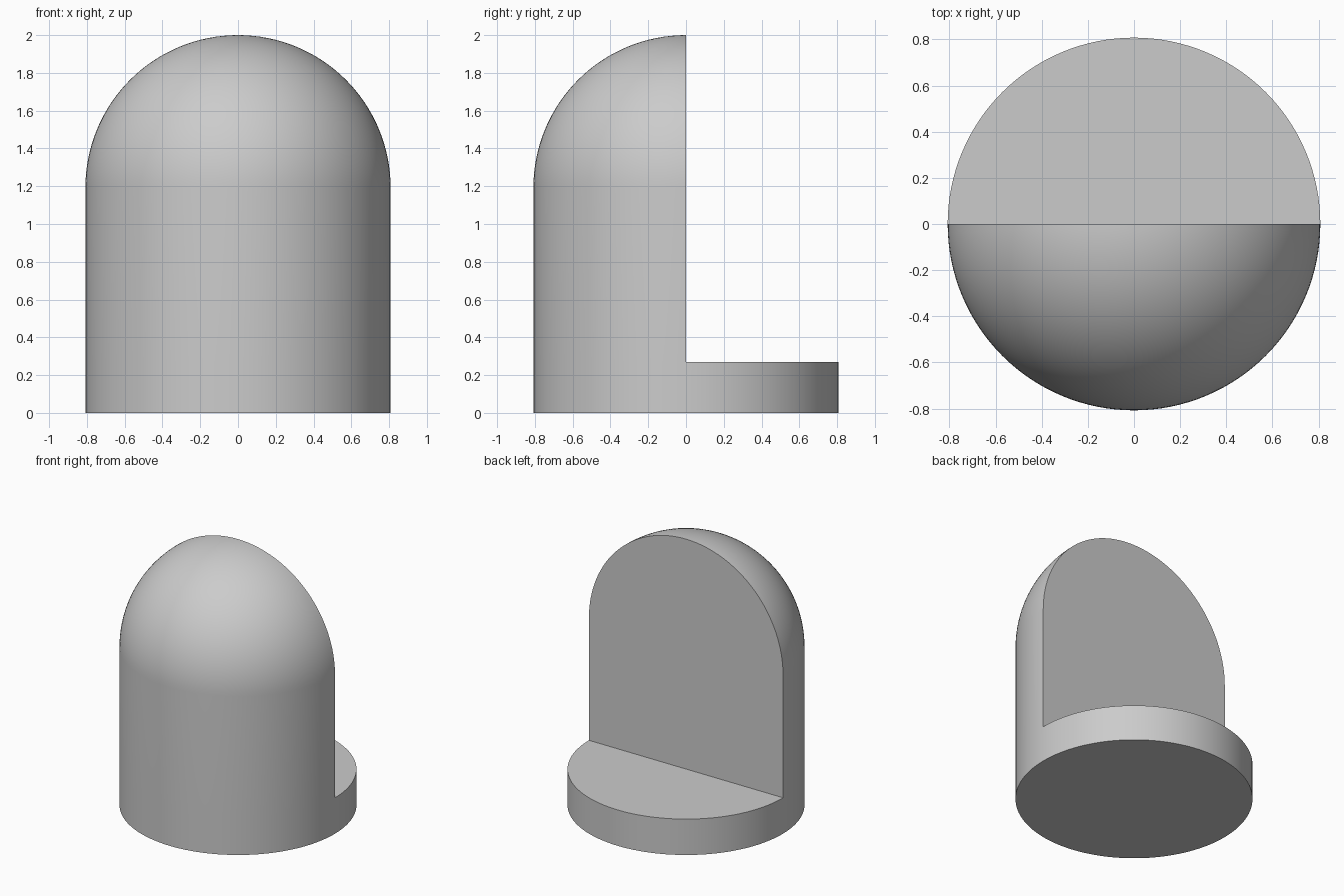
import bpy, bmesh
from math import pi, sin, cos, radians
from mathutils import Vector

if "Cube" in bpy.data.objects:
    bpy.data.objects.remove(bpy.data.objects["Cube"])

RADIUS, HEIGHT, BASE = 0.808, 2.0, 0.27
SHOULDER = HEIGHT - RADIUS
SEGMENTS, RINGS = 64, 32

grey = bpy.data.materials.new("plain grey")
grey.use_nodes = True
colour = (0.6, 0.6, 0.6, 1)
grey.diffuse_color = colour
grey.node_tree.nodes["Principled BSDF"].inputs["Base Color"].default_value = colour


def half_turn(bm, profile, angle):
    """Sweep an (x, z) profile half way round the z axis."""
    verts = [bm.verts.new((x, 0, z)) for x, z in profile]
    edges = [bm.edges.new(pair) for pair in zip(verts, verts[1:])]
    bmesh.ops.spin(bm, geom=verts + edges, axis=(0, 0, 1), cent=(0, 0, 0),
                   angle=angle, steps=SEGMENTS)


bm = bmesh.new()
foot = [(0, 0), (RADIUS, 0), (RADIUS, BASE)]
dome = [(RADIUS * cos(a), SHOULDER + RADIUS * sin(a))
        for a in (i * pi / 2 / RINGS for i in range(RINGS))]

# Domed front half and low back half of the round base
half_turn(bm, foot + dome + [(0, HEIGHT)], -pi)
half_turn(bm, foot + [(0, BASE)], pi)
bmesh.ops.remove_doubles(bm, verts=bm.verts[:], dist=0.0005)

# Flat upright wall closing the cut through the dome
rim = [e for e in bm.edges if e.is_boundary]
bmesh.ops.holes_fill(bm, edges=rim, sides=0)

# Clean flat underside
under = [f for f in bm.faces if all(v.co.z < 0.001 for v in f.verts)]
bmesh.ops.dissolve_faces(bm, faces=under, use_verts=True)
bmesh.ops.recalc_face_normals(bm, faces=bm.faces[:])

mesh = bpy.data.meshes.new("domed_stand")
bm.to_mesh(mesh)
bm.free()
mesh.materials.append(grey)
stand = bpy.data.objects.new("domed_stand", mesh)
bpy.context.collection.objects.link(stand)

bpy.context.view_layer.objects.active = stand
stand.select_set(True)
bpy.ops.object.shade_smooth_by_angle(angle=radians(30))
